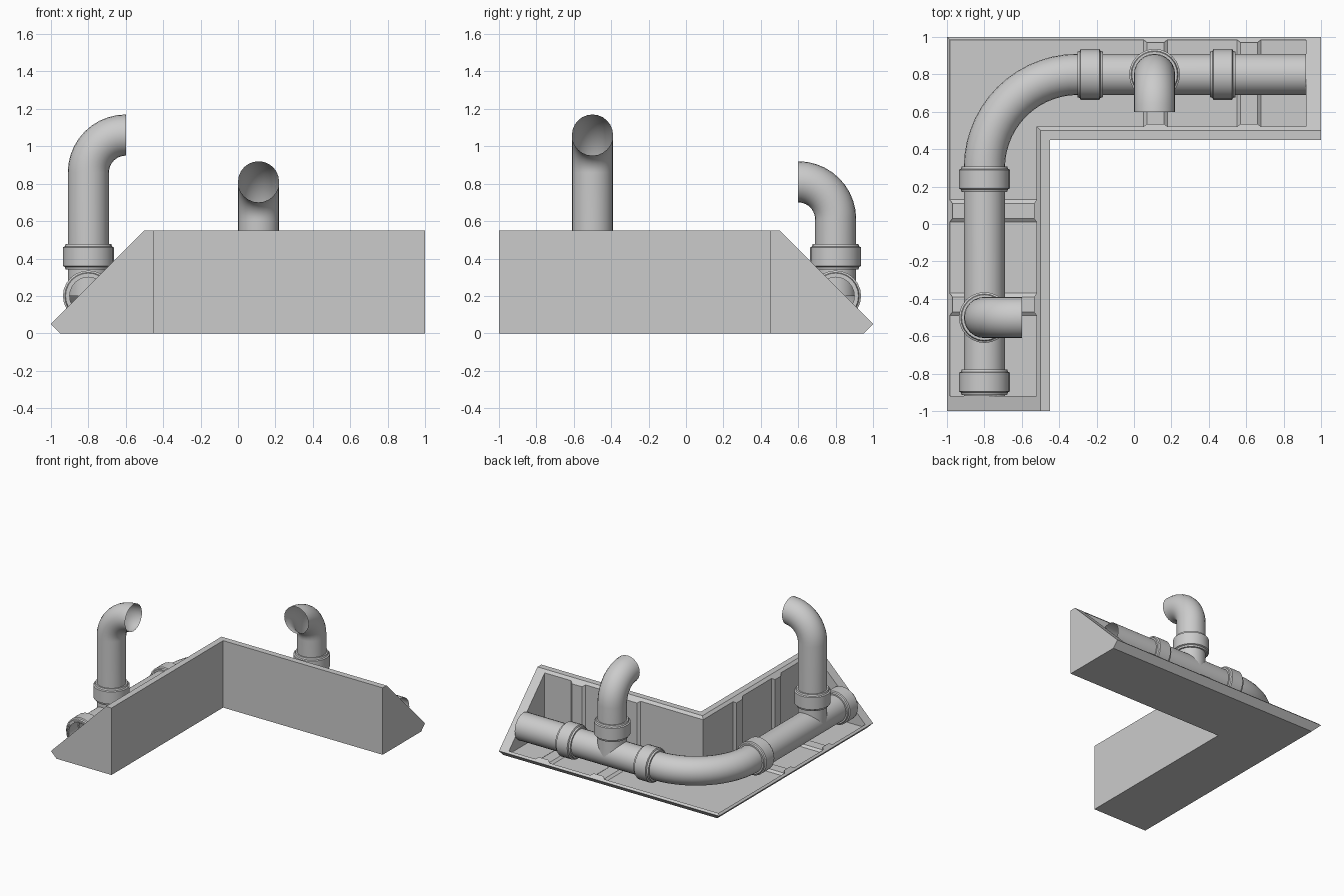
import bpy
import bmesh
from math import sin, cos, pi, radians
from mathutils import Vector

if "Cube" in bpy.data.objects:
    bpy.data.objects.remove(bpy.data.objects["Cube"])

grey = bpy.data.materials.new("light grey")
grey.use_nodes = True
grey.diffuse_color = (0.6, 0.6, 0.6, 1)
grey.node_tree.nodes["Principled BSDF"].inputs["Base Color"].default_value = grey.diffuse_color


def add_mesh(name, bm, smooth=False):
    bmesh.ops.recalc_face_normals(bm, faces=bm.faces)
    mesh = bpy.data.meshes.new(name)
    bm.to_mesh(mesh)
    bm.free()
    mesh.materials.append(grey)
    obj = bpy.data.objects.new(name, mesh)
    bpy.context.collection.objects.link(obj)
    if smooth:
        bpy.ops.object.select_all(action='DESELECT')
        obj.select_set(True)
        bpy.context.view_layer.objects.active = obj
        bpy.ops.object.shade_smooth_by_angle(angle=radians(35))
    return obj


def skin(bm, rings):
    """Join closed rings of points with quads."""
    loops = [[bm.verts.new(p) for p in ring] for ring in rings]
    n = len(loops[0])
    for a, b in zip(loops, loops[1:]):
        for i in range(n):
            j = (i + 1) % n
            bm.faces.new((a[i], a[j], b[j], b[i]))
    return loops


# L-shaped trough: (distance from axis, height) section, mitred at the corner
END = 0.92
OUTER = [(0.95, 0), (0.45, 0), (0.45, 0.55), (0.5, 0.55)]
RIM = (1, 0.05)


def trough_section(t):
    inner = [(0.52 + t, 0.53 - t), (0.52 + t, 0.04 + t),
             (0.985 - t, 0.04 + t), (0.985 - t, 0.065 + t)]
    return OUTER + inner + [RIM]


def place(arm, s, section):
    if arm == "left":
        return [(-d, s, z) for d, z in section]
    if arm == "back":
        return [(s, d, z) for d, z in section]
    return [(-d, d, z) for d, z in section]


def arm_stations(arm, start, stop, ribs):
    out = [(arm, start, 0)]
    for a, b in ribs:
        out += [(arm, a, 0), (arm, a + 0.02, 0.015), (arm, b - 0.02, 0.015), (arm, b, 0)]
    return out + [(arm, stop, 0)]


left = arm_stations("left", -END, 0.4, [(-0.49, -0.37), (0.01, 0.13)])
back = arm_stations("back", -0.4, END, [(0.05, 0.18), (0.55, 0.68)])
stations = left + [("corner", 0, 0)] + back
bm = bmesh.new()
skin(bm, [place(arm, s, trough_section(t)) for arm, s, t in stations])
add_mesh("trough", bm)

# Solid end walls
for arm, near, far in (("left", -END, -1), ("back", END, 1)):
    bm = bmesh.new()
    loops = skin(bm, [place(arm, s, OUTER + [RIM]) for s in (near, far)])
    for loop in loops:
        bm.faces.new(loop)
    add_mesh(arm + "_end_wall", bm)


# Pipes: open tubes along straight runs and quarter bends
def bend(centre, u, v, radius, steps=10):
    c, u, v = Vector(centre), Vector(u), Vector(v)
    angles = [pi / 2 * i / steps for i in range(steps + 1)]
    return [c + radius * (u * cos(a) + v * sin(a)) for a in angles]


def pipe(name, points, side, radius=0.11, sides=24):
    pts = [Vector(p) for p in points]
    side = Vector(side)          # normal of the plane the path lies in
    rings = []
    for i, p in enumerate(pts):
        t = (pts[min(i + 1, len(pts) - 1)] - pts[max(i - 1, 0)]).normalized()
        if i == 0 or i == len(pts) - 1:
            t = Vector([round(c) for c in t])
        w = t.cross(side)
        rings.append([p + radius * (side * cos(a) + w * sin(a))
                      for a in (2 * pi * k / sides for k in range(sides))])
    bm = bmesh.new()
    skin(bm, rings)
    add_mesh(name, bm, True)


AXIS, LEVEL = 0.8, 0.2
X, Y, Z = Vector((1, 0, 0)), Vector((0, 1, 0)), Vector((0, 0, 1))
pipe("main_pipe",
     [(-AXIS, -END, LEVEL)] + bend((-0.3, 0.3, LEVEL), -X, Y, 0.5, 14) + [(END, AXIS, LEVEL)], Z)


def riser(name, x, y, top, out, side):
    base = Vector((x, y, LEVEL))
    centre = Vector((x, y, top)) + out * 0.2
    pipe(name, [base] + bend(centre, -out, Z, 0.2), side)


riser("left_riser", -AXIS, -0.5, 0.86, X, Y)
riser("back_riser", 0.11, AXIS, 0.61, -Y, X)

# Pipe collars: chamfered sleeves
SLEEVE = [(0.1, -0.068), (0.122, -0.068), (0.126, -0.055), (0.136, -0.05),
          (0.136, 0.05), (0.126, 0.055), (0.122, 0.068), (0.1, 0.068)]


def collar(name, centre, axis, sides=24):
    turn = axis.to_track_quat('Z', 'Y')
    rings = [[Vector(centre) + turn @ Vector((r * cos(a), r * sin(a), h))
              for a in (2 * pi * k / sides for k in range(sides))] for r, h in SLEEVE]
    bm = bmesh.new()
    skin(bm, rings)
    add_mesh(name, bm, True)


for name, centre, axis in (
        ("front_collar", (-AXIS, -0.845, LEVEL), Y),
        ("left_bend_collar", (-AXIS, 0.24, LEVEL), Y),
        ("back_bend_collar", (-0.235, AXIS, LEVEL), X),
        ("back_collar", (0.475, AXIS, LEVEL), X),
        ("left_riser_collar", (-AXIS, -0.5, 0.41), Z),
        ("back_riser_collar", (0.11, AXIS, 0.41), Z)):
    collar(name, centre, axis)
